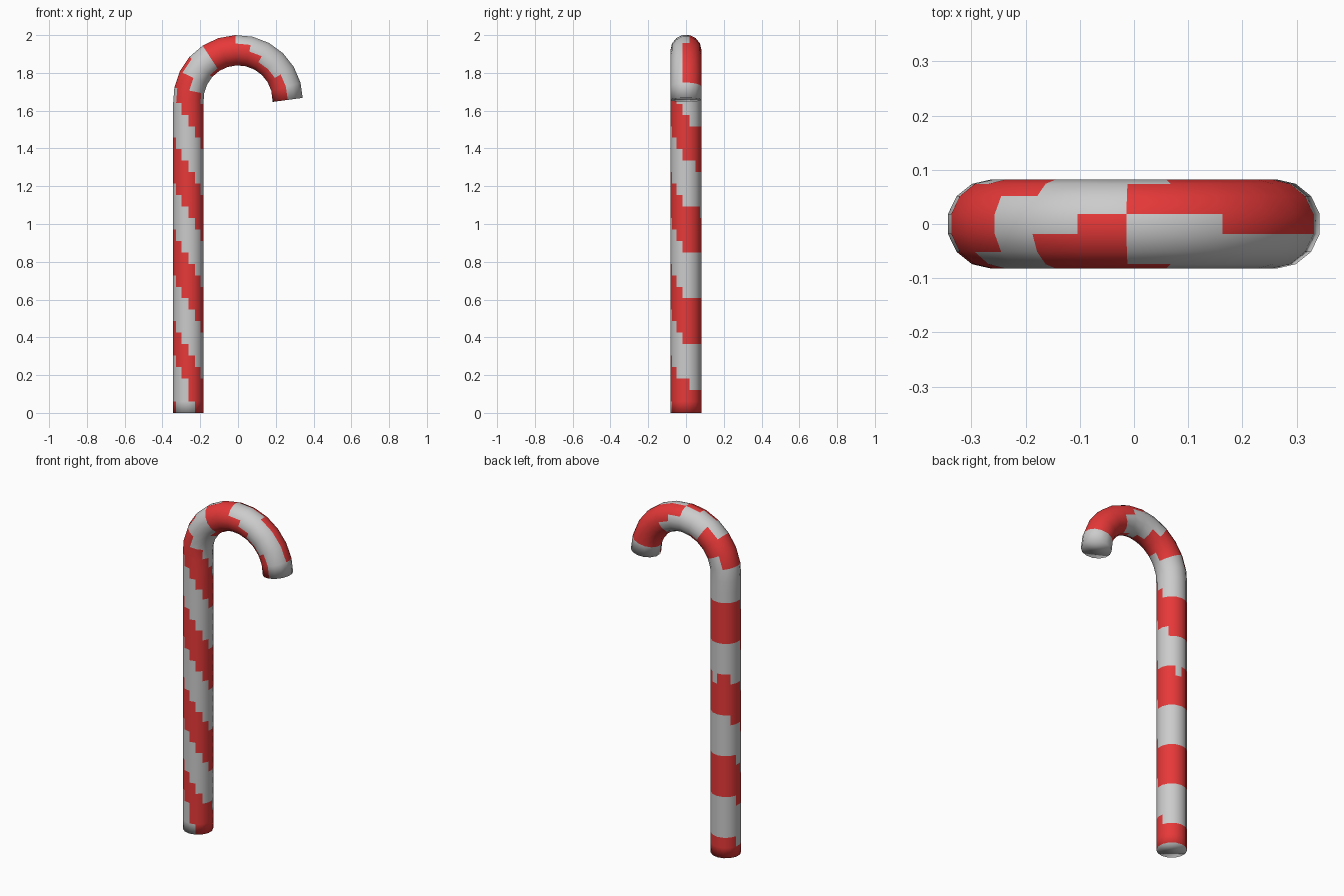
import bpy, bmesh, math
from mathutils import Vector

if "Cube" in bpy.data.objects:
    bpy.data.objects.remove(bpy.data.objects["Cube"])

N, SIDES = 39, 14            # steps along the path, sides of the tube
BEND = 0.7 * N               # path step where the hook begins
H, R, r = 1.657, 0.263, 0.0823


def path(i):
    """Centre line: straight shaft, then a half-circle hook."""
    if i <= BEND:
        return Vector((-R, 0, H * i / BEND))
    a = math.pi * (1 - (i - BEND) / (N - BEND))
    return Vector((R * math.cos(a), 0, H + R * math.sin(a)))


def material(name, col):
    m = bpy.data.materials.new(name)
    m.diffuse_color = (*col, 1)
    m.use_nodes = True
    m.node_tree.nodes["Principled BSDF"].inputs["Base Color"].default_value = m.diffuse_color
    return m


# Tube swept along the path
bm = bmesh.new()
rings = []
for i in range(N + 1):
    c = path(i)
    t = (path(min(i + 1, N)) - path(max(i - 1, 0))).normalized()
    side = Vector((0, 1, 0))
    out = side.cross(t)      # points to +x on the shaft
    ring = []
    for j in range(SIDES):
        a = 2 * math.pi * (j + 0.5) / SIDES
        ring.append(bm.verts.new(c + out * (r * math.cos(a)) + side * (r * math.sin(a))))
    rings.append(ring)

walls = []
for a, b in zip(rings, rings[1:]):
    for j in range(SIDES):
        k = (j + 1) % SIDES
        walls.append(bm.faces.new((a[j], a[k], b[k], b[j])))

# White end caps
bm.faces.new(rings[0][::-1])
bm.faces.new(rings[-1])
bm.normal_update()

# Spiral stripes: phase from position plus facing direction
for f in walls:
    p, n = f.calc_center_median(), f.normal
    phase = 2.1165 * (p.x + R + p.z) + math.atan2(n.y, n.x) / (2 * math.pi)
    f.material_index = 1 if phase % 1 < 0.5 else 0
for f in bm.faces:
    f.smooth = True

mesh = bpy.data.meshes.new("candy_cane")
bm.to_mesh(mesh)
bm.free()
mesh.materials.append(material("white_sugar", (0.8, 0.8, 0.8)))
mesh.materials.append(material("red_sugar", (0.8, 0.04, 0.04)))
bpy.context.collection.objects.link(bpy.data.objects.new("candy_cane", mesh))
